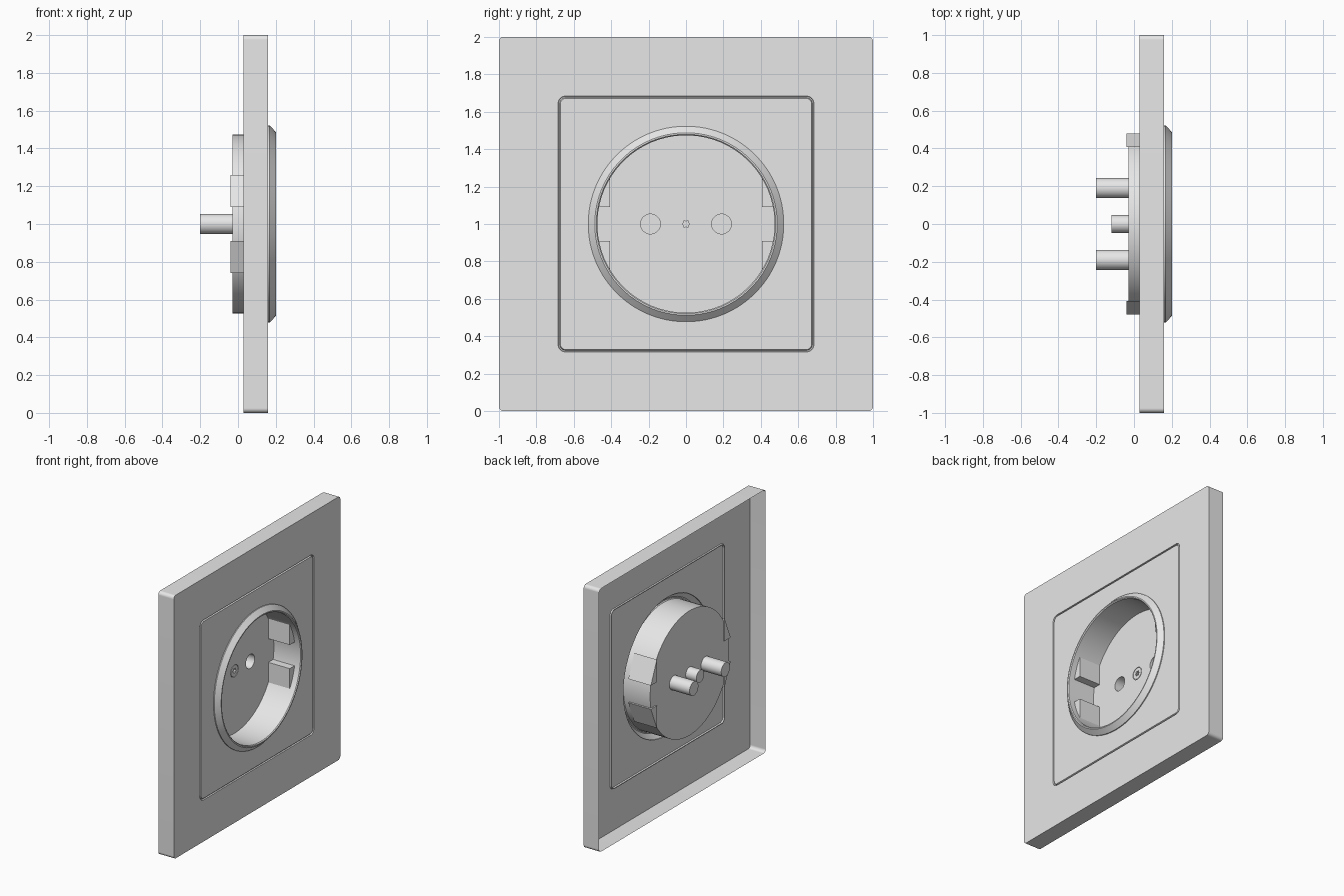
import bpy
import bmesh
from math import sin, cos, pi

if "Cube" in bpy.data.objects:
    bpy.data.objects.remove(bpy.data.objects["Cube"], do_unlink=True)

MID = 1.0      # height of the socket centre
STEPS = 18     # outline points per quadrant

# One plastic colour
plastic = bpy.data.materials.new("light grey plastic")
plastic.use_nodes = True
GREY = (0.8, 0.8, 0.8, 1)
plastic.diffuse_color = GREY
plastic.node_tree.nodes["Principled BSDF"].inputs["Base Color"].default_value = GREY


# Outlines in the y-z plane, all with the same point count
def angles():
    return [(i + 0.5) / STEPS * pi / 2 for i in range(4 * STEPS)]


def circle(r, y=0.0):
    return [(y + r * cos(a), MID + r * sin(a)) for a in angles()]


def star(r, depth):
    return [((r + depth * cos(6 * a)) * cos(a), MID + (r + depth * cos(6 * a)) * sin(a))
            for a in angles()]


def square(half, r):
    pts = []
    for q, (sy, sz) in enumerate([(1, 1), (-1, 1), (-1, -1), (1, -1)]):
        for i in range(STEPS):
            a = (q + i / (STEPS - 1)) * pi / 2
            pts.append((sy * (half - r) + r * cos(a), MID + sz * (half - r) + r * sin(a)))
    return pts


def finish(name, bm):
    mesh = bpy.data.meshes.new(name)
    bm.to_mesh(mesh)
    bm.free()
    mesh.materials.append(plastic)
    obj = bpy.data.objects.new(name, mesh)
    bpy.context.collection.objects.link(obj)
    bpy.ops.object.select_all(action="DESELECT")
    obj.select_set(True)
    bpy.context.view_layer.objects.active = obj
    bpy.ops.object.shade_smooth_by_angle(angle=pi / 6)
    return obj


# Skin a run of (outline, x) sections, optionally closed at either end
def skin(name, sections, cap=False, closed=False):
    bm = bmesh.new()
    loops = [[bm.verts.new((x, y, z)) for y, z in pts] for pts, x in sections]
    for a, b in zip(loops, loops[1:]):
        for i in range(len(a)):
            j = (i + 1) % len(a)
            bm.faces.new((a[i], a[j], b[j], b[i]))
    if cap or closed:
        bm.faces.new(loops[-1])
    if closed:
        bm.faces.new(loops[0][::-1])
        bmesh.ops.recalc_face_normals(bm, faces=bm.faces)
    return finish(name, bm)


# Cover frame: open-backed shell ending in the seam
skin("cover_frame", [(square(1, 0.025), 0.03), (square(1, 0.025), 0.16),
                     (square(0.684, 0.04), 0.16), (square(0.682, 0.038), 0.15)])

# Centre plate with raised chamfered ring and cup wall
CUP_R, FLOOR = 0.474, -0.03
skin("centre_plate", [(square(0.682, 0.038), 0.15), (square(0.676, 0.034), 0.15),
                      (square(0.672, 0.032), 0.16), (circle(0.523), 0.16)])
skin("raised_ring", [(circle(0.523), 0.16), (circle(0.523), 0.167),
                     (circle(0.488), 0.2), (circle(0.48), 0.2), (circle(CUP_R), 0.194)])
skin("cup_wall", [(circle(CUP_R), 0.194), (circle(CUP_R), FLOOR)])

# Cup floor with two pin holes and a screw hole
PIN_Y, PIN_R, SCREW_R = 0.19, 0.053, 0.047
bm = bmesh.new()
edges = []
for pts in (circle(CUP_R), circle(PIN_R, PIN_Y), circle(PIN_R, -PIN_Y), circle(SCREW_R)):
    ring = [bm.verts.new((FLOOR, y, z)) for y, z in pts]
    edges += [bm.edges.new((ring[i - 1], ring[i])) for i in range(len(ring))]
bmesh.ops.triangle_fill(bm, use_beauty=True, edges=edges, normal=(1, 0, 0))
for f in bm.faces:
    f.normal_update()
    if f.normal.x < 0:
        f.normal_flip()
finish("cup_floor", bm)

# Pin sleeves, closed at the back
for side, y in (("left", PIN_Y), ("right", -PIN_Y)):
    skin("pin_sleeve_" + side, [(circle(PIN_R, y), FLOOR), (circle(PIN_R, y), -0.2)], cap=True)

# Screw shaft and recessed star-drive head
skin("screw_shaft", [(circle(SCREW_R), FLOOR), (circle(SCREW_R), -0.12)], cap=True)
skin("screw_head", [(circle(SCREW_R), -0.036), (circle(0.043), -0.036),
                    (circle(0.043), FLOOR), (star(0.017, 0.003), FLOOR),
                    (star(0.017, 0.003), -0.05)], cap=True)

# Four wedge guides either side of the earth slots
for sy in (1, -1):
    for sz in (1, -1):
        wedge = [(sy * y, MID + sz * z) for y, z in ((0.407, 0.09), (0.479, 0.09), (0.407, 0.26))]
        name = "guide_" + ("upper" if sz > 0 else "lower") + ("_back" if sy > 0 else "_front")
        skin(name, [(wedge, -0.04), (wedge, 0.15)], closed=True)
